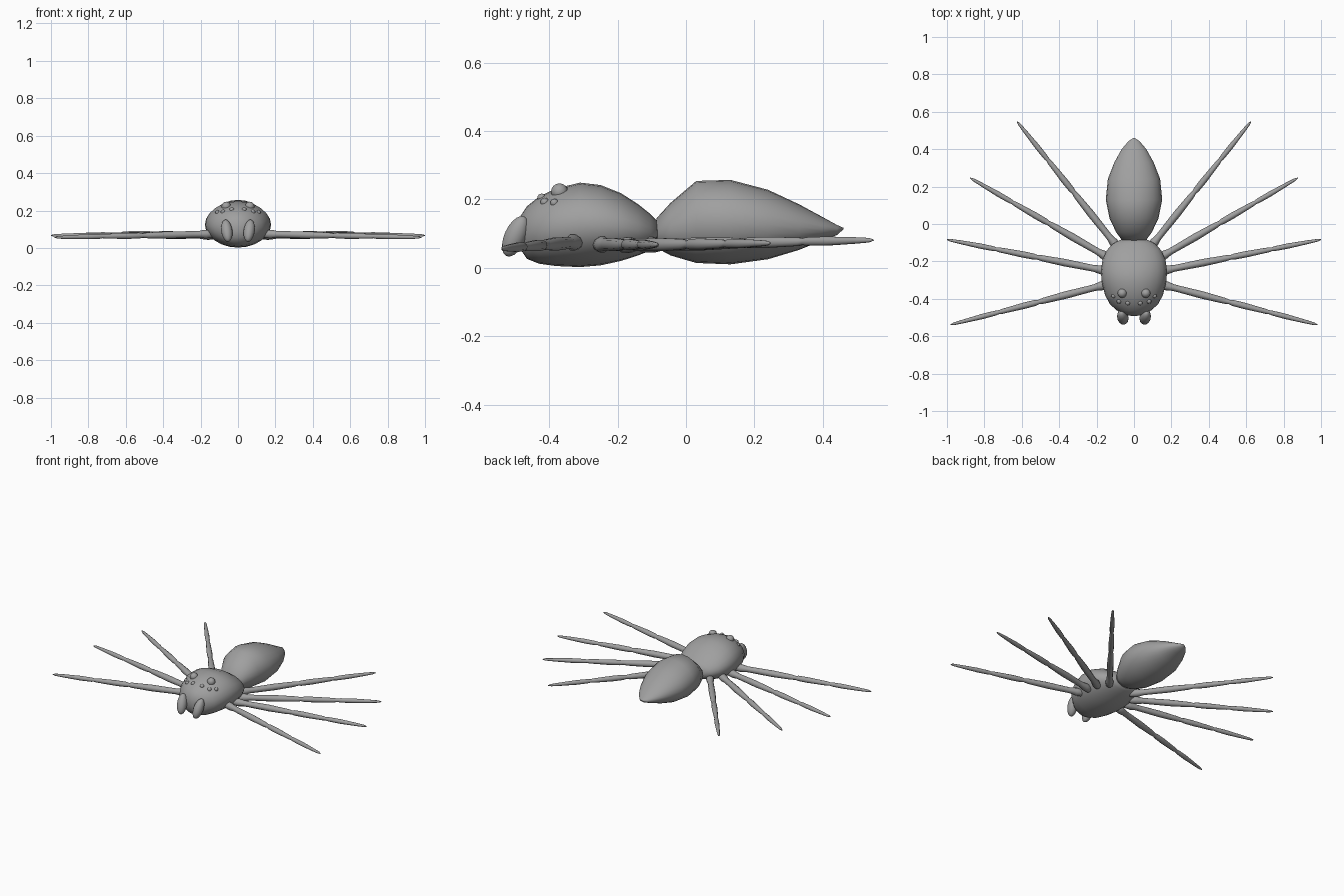
import bpy, math
from mathutils import Vector

if "Cube" in bpy.data.objects:
    bpy.data.objects.remove(bpy.data.objects["Cube"])

grey = bpy.data.materials.new("body_grey")
grey.diffuse_color = (0.35, 0.35, 0.35, 1)
grey.use_nodes = True
grey.node_tree.nodes["Principled BSDF"].inputs["Base Color"].default_value = grey.diffuse_color


def finish(obj, angle=60):
    obj.data.materials.append(grey)
    bpy.ops.object.select_all(action='DESELECT')
    obj.select_set(True)
    bpy.context.view_layer.objects.active = obj
    bpy.ops.object.shade_smooth_by_angle(angle=math.radians(angle))
    return obj


def skin(name, rings):
    """Closed surface through a list of rings of points."""
    n = len(rings[0])
    verts = [p for ring in rings for p in ring]
    faces = [(i * n + j, i * n + (j + 1) % n, (i + 1) * n + (j + 1) % n, (i + 1) * n + j)
             for i in range(len(rings) - 1) for j in range(n)]
    faces += [tuple(reversed(range(n))), tuple(range(len(verts) - n, len(verts)))]
    mesh = bpy.data.meshes.new(name)
    mesh.from_pydata(verts, [], faces)
    obj = bpy.data.objects.new(name, mesh)
    bpy.context.collection.objects.link(obj)
    return finish(obj)


def body(name, sections, n=24):
    """Body along y from (y, half width, bottom z, top z) sections."""
    rings = []
    for y, w, lo, hi in sections:
        c, h = (lo + hi) / 2, (hi - lo) / 2
        rings.append([Vector((-w * math.cos(2 * math.pi * j / n), y,
                              c + h * math.sin(2 * math.pi * j / n))) for j in range(n)])
    return skin(name, rings)


def ball(name, loc, scale, tilt=(0, 0, 0), segments=16):
    bpy.ops.mesh.primitive_uv_sphere_add(segments=segments, ring_count=segments // 2 + 2,
                                         location=loc, rotation=tilt)
    obj = bpy.context.object
    obj.name = name
    obj.scale = scale
    return finish(obj)


def leg(name, start, end, profile, n=10):
    """Jointed tapered tube from start to end, profile of (fraction, radius)."""
    a, b = Vector(start), Vector(end)
    d = (b - a).normalized()
    side = d.cross(Vector((0, 0, 1))).normalized()
    up = side.cross(d)
    rings = []
    for t, r in profile:
        c = a.lerp(b, t)
        rings.append([c + r * (side * math.cos(2 * math.pi * j / n)
                               + up * math.sin(2 * math.pi * j / n)) for j in range(n)])
    return skin(name, rings)


# Head and thorax in one rounded shell
body("head_thorax", [
    (-0.492, 0.012, 0.085, 0.115), (-0.485, 0.050, 0.055, 0.150),
    (-0.465, 0.088, 0.026, 0.180), (-0.430, 0.128, 0.012, 0.208),
    (-0.380, 0.155, 0.005, 0.232), (-0.310, 0.173, 0.002, 0.249),
    (-0.250, 0.177, 0.007, 0.242), (-0.190, 0.168, 0.020, 0.218),
    (-0.140, 0.145, 0.036, 0.186), (-0.105, 0.112, 0.050, 0.158),
    (-0.085, 0.075, 0.062, 0.138), (-0.078, 0.030, 0.085, 0.115)])

# Pointed abdomen
body("abdomen", [
    (-0.091, 0.030, 0.080, 0.120), (-0.086, 0.065, 0.058, 0.145),
    (-0.045, 0.095, 0.036, 0.190), (0.030, 0.131, 0.014, 0.254),
    (0.130, 0.151, 0.010, 0.257), (0.240, 0.140, 0.025, 0.228),
    (0.330, 0.105, 0.052, 0.186), (0.400, 0.066, 0.080, 0.148),
    (0.442, 0.030, 0.096, 0.125), (0.460, 0.004, 0.112, 0.117)])

# Leg thickness with swollen hip and joints
LEG = [(0, 0.012), (0.02, 0.022), (0.06, 0.024), (0.10, 0.018), (0.14, 0.018),
       (0.28, 0.020), (0.42, 0.016), (0.45, 0.012), (0.47, 0.016), (0.54, 0.017),
       (0.68, 0.013), (0.70, 0.010), (0.72, 0.013), (0.80, 0.014), (0.92, 0.010),
       (0.98, 0.007), (1, 0.002)]
LEGS = [((0.125, -0.318, 0.075), (0.98, -0.538, 0.056)),
        ((0.125, -0.255, 0.068), (1.00, -0.083, 0.067)),
        ((0.115, -0.193, 0.066), (0.877, 0.247, 0.072)),
        ((0.075, -0.140, 0.066), (0.625, 0.548, 0.081))]

# Eyes as (x, y, z, radius)
EYES = [(0.063, -0.370, 0.222, 0.025), (0.033, -0.422, 0.204, 0.013),
        (0.080, -0.413, 0.192, 0.013), (0.110, -0.385, 0.190, 0.012)]

for s, label in ((-1, "left"), (1, "right")):
    for i, (a, b) in enumerate(LEGS, 1):
        leg(f"leg_{label}_{i}", (s * a[0], a[1], a[2]), (s * b[0], b[1], b[2]), LEG)
    for i, (x, y, z, r) in enumerate(EYES, 1):
        ball(f"eye_{label}_{i}", (s * x, y, z), (r, r, r), segments=12)
    # Jaw hanging in front of the head
    ball(f"jaw_{label}", (s * 0.060, -0.499, 0.092), (0.030, 0.032, 0.064),
         (math.radians(-24), math.radians(s * 8), 0))
